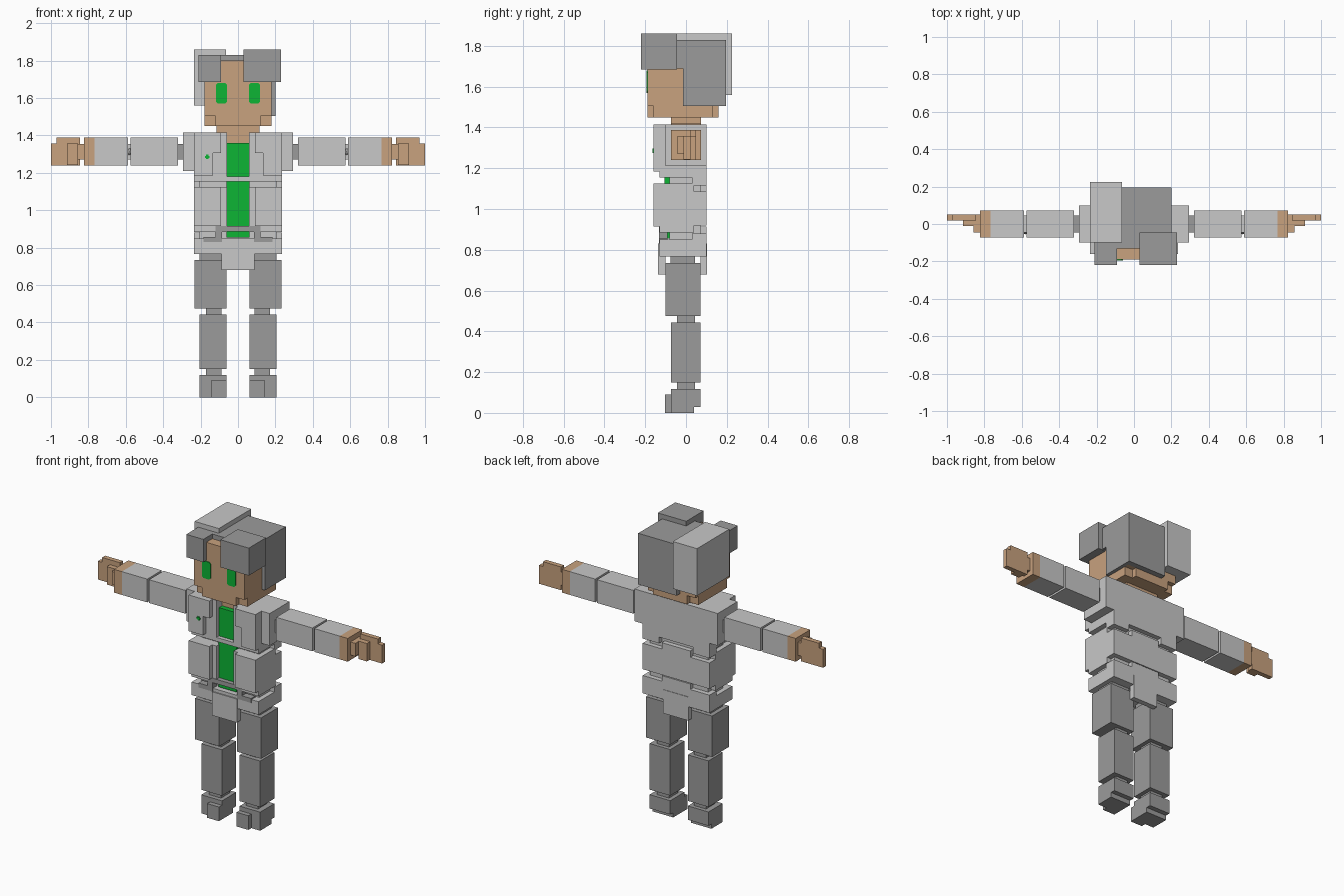
import bpy
import bmesh
from mathutils import Vector

default_cube = bpy.data.objects.get("Cube")
if default_cube:
    bpy.data.objects.remove(default_cube, do_unlink=True)


def make_material(name, color):
    material = bpy.data.materials.new(name)
    material.use_nodes = True
    material.diffuse_color = (*color, 1)
    shader = material.node_tree.nodes["Principled BSDF"]
    shader.inputs["Base Color"].default_value = (*color, 1)
    return material


light = make_material("light_grey", (.58, .58, .58))
dark = make_material("dark_grey", (.33, .33, .33))
skin = make_material("skin_tan", (.58, .36, .21))
green = make_material("bright_green", (.004, .46, .035))


def finish(name, mesh_data, material):
    mesh = bpy.data.meshes.new(name)
    mesh_data.to_mesh(mesh)
    mesh_data.free()
    mesh.materials.append(material)
    item = bpy.data.objects.new(name, mesh)
    bpy.context.collection.objects.link(item)
    return item


def box(name, material, x, y, z):
    """Flat-sided block spanning the given ranges."""
    mesh_data = bmesh.new()
    bmesh.ops.create_cube(mesh_data, size=1)
    for vert in mesh_data.verts:
        vert.co = Vector([low + (side + .5) * (high - low)
                          for side, (low, high) in zip(vert.co, (x, y, z))])
    return finish(name, mesh_data, material)


def centred(name, material, half_width, y, z):
    """Block symmetric about the middle plane."""
    return box(name, material, (-half_width, half_width), y, z)


def pair(name, material, x, y, z):
    """The same block on the left and on the right."""
    inner, outer = x
    box("left_" + name, material, (inner, outer), y, z)
    box("right_" + name, material, (-outer, -inner), y, z)


# Head: skull, stepped jaw and chin, neck
centred("skull", skin, half_width=.178, y=(-.19, .16), z=(1.505, 1.8))
centred("jaw_front_to_back", skin, half_width=.12, y=(-.19, .16), z=(1.45, 1.51))
centred("jaw_side_to_side", skin, half_width=.178, y=(-.16, .13), z=(1.45, 1.51))
centred("chin_collar", skin, half_width=.115, y=(-.073, .073), z=(1.417, 1.455))
centred("neck", skin, half_width=.06, y=(-.073, .073), z=(1.35, 1.43))

# Eyes: thin plates with clipped corners
for side, label in ((1, "left"), (-1, "right")):
    eye = box(label + "_eye", green, x=(side * .088 - .03, side * .088 + .03),
              y=(-.194, -.188), z=(1.57, 1.68))
    mesh_data = bmesh.new()
    mesh_data.from_mesh(eye.data)
    upright = [edge for edge in mesh_data.edges
               if abs(edge.verts[0].co.y - edge.verts[1].co.y) > .004]
    bmesh.ops.bevel(mesh_data, geom=upright, offset=.01, segments=1, affect="EDGES")
    mesh_data.to_mesh(eye.data)
    mesh_data.free()

# Hair: cap, back blocks and two fringe blocks
box("hair_cap", dark, x=(-.2, .2), y=(-.13, .195), z=(1.69, 1.83))
box("hair_back_left", dark, x=(-.07, .2), y=(-.015, .195), z=(1.505, 1.83))
box("hair_back_right", light, x=(-.235, -.065), y=(-.1, .225), z=(1.56, 1.86))
box("fringe_left", dark, x=(.03, .23), y=(-.22, -.045), z=(1.685, 1.86))
box("fringe_right", dark, x=(-.21, -.09), y=(-.22, -.06), z=(1.685, 1.83))

# Depth ranges shared by the jacket sections
front = (-.13, 0)
middle = (-.02, .04)
back = (.03, .1)
side_panel = (.06, .235)
back_panel = (.12, .235)

# Core and shirt, seen through the open jacket
centred("torso_core", light, half_width=.205, y=(-.08, .07), z=(.8, 1.3))
centred("shirt", green, half_width=.062, y=(-.105, 0), z=(.855, 1.36))

# Upper jacket with shoulders and lapels
pair("shoulder", light, x=(.06, .293), y=(-.1, .1), z=(1.21, 1.415))
pair("chest_panel", light, x=side_panel, y=front, z=(1.155, 1.415))
centred("upper_back", light, half_width=.235, y=back, z=(1.155, 1.415))
centred("upper_middle", light, half_width=.235, y=middle, z=(1.155, 1.35))
pair("upper_back_flap", light, x=back_panel, y=back, z=(1.115, 1.16))
centred("chest_strap", light, half_width=.12, y=front, z=(1.155, 1.18))
pair("lapel", light, x=(.09, .235), y=(-.16, -.12), z=(1.305, 1.415))
pair("chest_pocket", light, x=(.135, .235), y=(-.16, -.12), z=(1.185, 1.31))

# Chest badge: small cross of thin plates
box("badge_bar", green, x=(-.177, -.153), y=(-.165, -.159), z=(1.28, 1.291))
box("badge_post", green, x=(-.171, -.159), y=(-.165, -.159), z=(1.274, 1.297))

# Middle jacket
pair("waist_panel", light, x=side_panel, y=front, z=(.885, 1.125))
centred("waist_middle", light, half_width=.235, y=middle, z=(.885, 1.125))
centred("waist_back", light, half_width=.235, y=back, z=(.92, 1.085))
centred("waist_back_tab", light, half_width=.1, y=back, z=(.94, 1.125))
pair("waist_plate", light, x=(.09, .235), y=(-.16, -.12), z=(.915, 1.125))

# Belt arch
centred("belt_bar", dark, half_width=.12, y=(-.133, -.09), z=(.887, .915))
pair("belt_strap", dark, x=(.085, .12), y=(-.133, -.09), z=(.83, .915))
pair("belt_end", dark, x=(.085, .185), y=(-.133, -.09), z=(.83, .858))

# Pelvis with hanging tabs
centred("pelvis", light, half_width=.235, y=(-.13, .1), z=(.767, .85))
centred("pelvis_back", light, half_width=.235, y=back, z=(.8, .88))
centred("pelvis_back_tab", light, half_width=.1, y=back, z=(.8, .915))
centred("front_tab", light, half_width=.088, y=(-.137, -.1), z=(.68, .83))
centred("back_tab", light, half_width=.088, y=(.07, .103), z=(.68, .83))

# Legs
pair("hip_joint", dark, x=(.075, .205), y=(-.075, .045), z=(.73, .78))
pair("thigh", dark, x=(.062, .233), y=(-.1, .07), z=(.475, .735))
pair("knee", dark, x=(.088, .172), y=(-.045, .045), z=(.43, .49))
pair("shin", dark, x=(.062, .207), y=(-.073, .07), z=(.15, .443))
pair("ankle", dark, x=(.088, .172), y=(-.045, .045), z=(.1, .16))
pair("foot", dark, x=(.062, .207), y=(-.073, .07), z=(.03, .118))
pair("sole", dark, x=(.062, .207), y=(-.073, .04), z=(0, .035))
pair("toe", dark, x=(.062, .145), y=(-.103, -.07), z=(0, .09))

# Arms
arm_depth = (-.073, .073)
arm_height = (1.24, 1.388)
pair("shoulder_joint", dark, x=(.28, .33), y=(-.045, .045), z=(1.272, 1.355))
pair("upper_arm", light, x=(.32, .575), y=arm_depth, z=arm_height)
pair("elbow", light, x=(.57, .592), y=(-.045, .045), z=(1.272, 1.355))
pair("forearm", light, x=(.588, .767), y=arm_depth, z=arm_height)
pair("cuff_skin", skin, x=(.767, .823), y=arm_depth, z=arm_height)

# Hands
pair("wrist", skin, x=(.82, .857), y=(-.045, .05), z=(1.272, 1.355))
pair("palm", skin, x=(.845, .97), y=(.02, .05), z=arm_height)
pair("fingers", skin, x=(.965, 1), y=(.02, .05), z=(1.24, 1.357))
pair("thumb", skin, x=(.855, .915), y=(-.012, .022), z=(1.243, 1.357))

# Elbow pivots
for side, label in ((1, "left"), (-1, "right")):
    mesh_data = bmesh.new()
    bmesh.ops.create_icosphere(mesh_data, subdivisions=2, radius=.02)
    pivot = finish(label + "_elbow_pivot", mesh_data, dark)
    pivot.location = (side * .581, -.035, 1.313)
